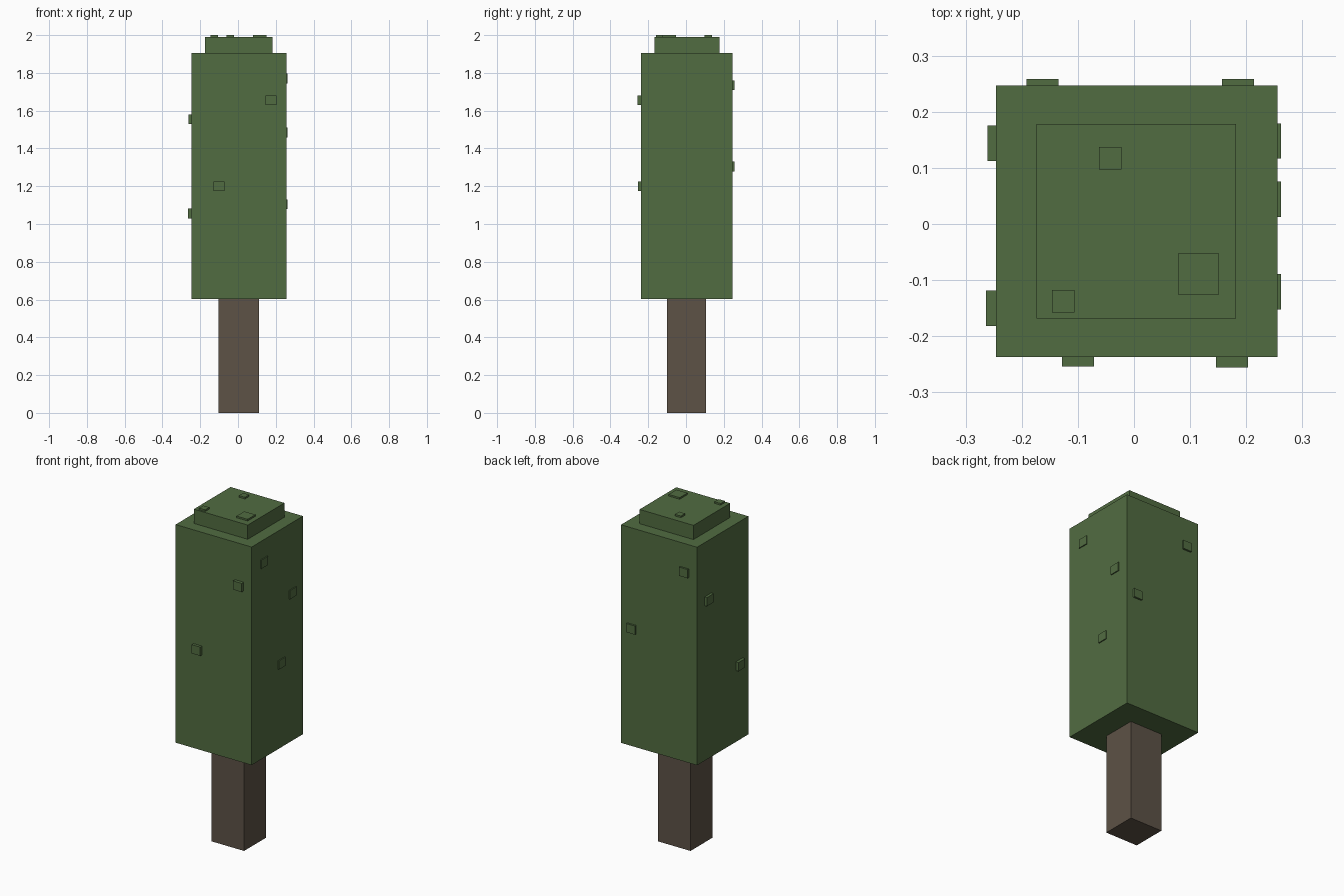
import bpy
import bmesh
from mathutils import Matrix, Vector

cube = bpy.data.objects.get("Cube")
if cube:
    bpy.data.objects.remove(cube, do_unlink=True)


def make_material(name, rgb):
    mat = bpy.data.materials.new(name)
    mat.use_nodes = True
    mat.diffuse_color = (*rgb, 1)
    mat.node_tree.nodes["Principled BSDF"].inputs["Base Color"].default_value = (*rgb, 1)
    return mat


leaf_green = make_material("leaf green", (0.083, 0.150, 0.053))
bark_brown = make_material("bark brown", (0.109, 0.084, 0.061))


def box(name, low, high, mat):
    low, high = Vector(low), Vector(high)
    bm = bmesh.new()
    bmesh.ops.create_cube(bm, size=1, matrix=Matrix.Diagonal((*(high - low), 1)))
    mesh = bpy.data.meshes.new(name)
    bm.to_mesh(mesh)
    bm.free()
    mesh.materials.append(mat)
    obj = bpy.data.objects.new(name, mesh)
    obj.location = (low + high) / 2
    bpy.context.collection.objects.link(obj)
    return obj


# Trunk, main foliage block and the smaller crown block
LEFT, RIGHT, FRONT, BACK = 0.256, -0.246, -0.237, 0.247
CROWN_TOP = 1.99
box("trunk", (-0.104, -0.101, 0), (0.111, 0.106, 0.605), bark_brown)
box("foliage", (RIGHT, FRONT, 0.603), (LEFT, BACK, 1.905), leaf_green)
box("crown", (-0.174, -0.168, 1.903), (0.182, 0.178, CROWN_TOP), leaf_green)


def leaf_tuft(name, center, axis, outer, width):
    """Small square tuft, sunk slightly into the surface it sits on."""
    half = Vector((width / 2, width / 2, 0.026))
    if axis == 2:
        half.z = width / 2
    low, high = Vector(center) - half, Vector(center) + half
    low[axis], high[axis] = sorted((center[axis] - 0.004 * (1 if outer > 0 else -1), outer))
    box(name, low, high, leaf_green)


# Tufts on the front and back: x, height, outer face
for i, (x, z, y) in enumerate([(0.175, 1.655, -0.256), (-0.1, 1.2, -0.254)]):
    leaf_tuft(f"front_tuft_{i + 1}", (x, FRONT, z), 1, y, 0.057)
for i, (x, z) in enumerate([(-0.163, 1.735), (0.185, 1.305)]):
    leaf_tuft(f"back_tuft_{i + 1}", (x, BACK, z), 1, 0.258, 0.057)

# Tufts on the two sides
for i, (y, z) in enumerate([(-0.121, 1.77), (0.148, 1.485), (0.044, 1.105)]):
    leaf_tuft(f"left_tuft_{i + 1}", (LEFT, y, z), 0, 0.262, 0.063)
for i, (y, z, x) in enumerate([(0.144, 1.555, -0.261), (-0.15, 1.055, -0.264)]):
    leaf_tuft(f"right_tuft_{i + 1}", (RIGHT, y, z), 0, x, 0.063)

# Tufts on top of the crown
for i, (x, y, width) in enumerate([(-0.126, -0.138, 0.04), (-0.042, 0.117, 0.04), (0.115, -0.089, 0.073)]):
    leaf_tuft(f"top_tuft_{i + 1}", (x, y, CROWN_TOP), 2, 2.0, width)
